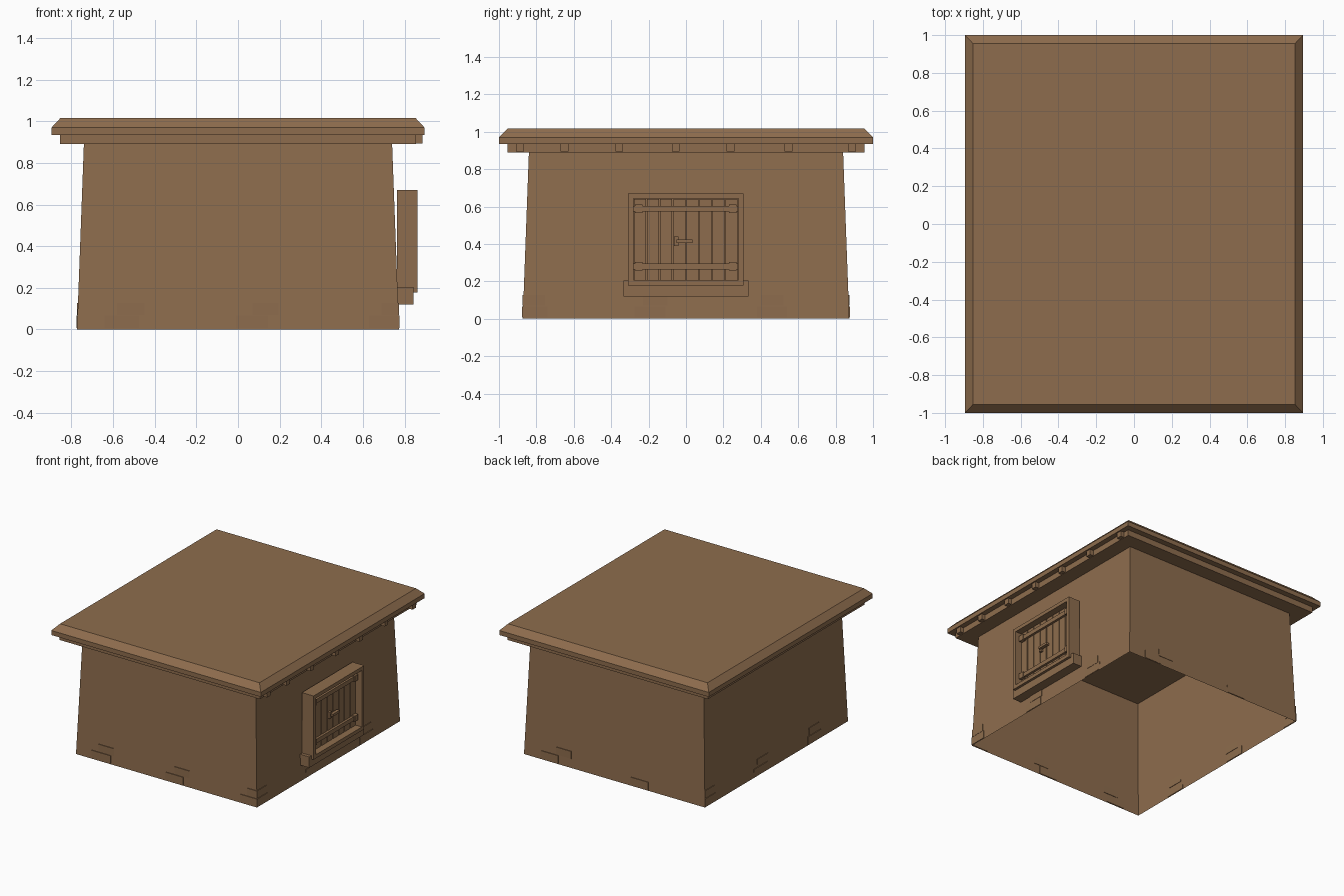
import bpy
import bmesh
from mathutils import Matrix, Vector

cube = bpy.data.objects.get("Cube")
if cube:
    bpy.data.objects.remove(cube, do_unlink=True)

COLOUR = (0.27, 0.152, 0.075, 1)
mat = bpy.data.materials.new("brown_clay")
mat.use_nodes = True
mat.diffuse_color = COLOUR
bsdf = mat.node_tree.nodes["Principled BSDF"]
bsdf.inputs["Base Color"].default_value = COLOUR
bsdf.inputs["Roughness"].default_value = 0.9


def finish(name, bm):
    mesh = bpy.data.meshes.new(name)
    bm.to_mesh(mesh)
    bm.free()
    mesh.materials.append(mat)
    obj = bpy.data.objects.new(name, mesh)
    bpy.context.collection.objects.link(obj)
    return obj


def loft(name, rings, bottom=True, top=True):
    """Stack rectangles given as (half x, half y, z)."""
    bm = bmesh.new()
    corners = ((-1, -1), (1, -1), (1, 1), (-1, 1))
    loops = [[bm.verts.new((sx * hx, sy * hy, z)) for sx, sy in corners]
             for hx, hy, z in rings]
    for a, b in zip(loops, loops[1:]):
        for i in range(4):
            j = (i + 1) % 4
            bm.faces.new((a[i], a[j], b[j], b[i]))
    if bottom:
        bm.faces.new(loops[0][::-1])
    if top:
        bm.faces.new(loops[-1])
    return finish(name, bm)


def boxes(name, spans):
    """One object from boxes given as (x range, y range, z range)."""
    bm = bmesh.new()
    for span in spans:
        lo, hi = Vector([r[0] for r in span]), Vector([r[1] for r in span])
        m = Matrix.Translation((lo + hi) / 2) @ Matrix.Diagonal((*(hi - lo), 1))
        bmesh.ops.create_cube(bm, size=1, matrix=m)
    return finish(name, bm)


# Walls: a tapered shell, open underneath
BASE_X, BASE_Y, WALL_TOP, TAPER = 0.773, 0.873, 0.89, 0.033
loft("walls", [(BASE_X, BASE_Y, 0),
               (BASE_X - TAPER, BASE_Y - TAPER, WALL_TOP)], False, False)

# Roof: eaves board under a slab with sloped edges
loft("eaves_board", [(0.855, 0.955, WALL_TOP), (0.855, 0.955, 0.937)])
loft("roof_slab", [(0.895, 1, 0.935), (0.895, 1, 0.97), (0.852, 0.955, 1.016)])

# Beam ends under the eaves on the window side
boxes("beam_ends", [((0.8, 0.885), (y - 0.021, y + 0.021), (0.893, 0.936))
                    for y in (-0.888, -0.65, -0.357, -0.055, 0.238, 0.548, 0.888)])

# Foundation bricks, set almost flush into the walls
LOW, HIGH = (0.006, 0.066), (0.07, 0.127)


def bricks(name, face, ranges):
    spans = []
    axis, sign = face
    for row, a, b in ranges:
        base = BASE_X if axis == "x" else BASE_Y
        wall = base - TAPER * sum(row) / 2 / WALL_TOP
        depth = sorted((sign * (wall - 0.002), sign * (wall + 0.004)))
        spans.append((depth, (a, b), row) if axis == "x" else ((a, b), depth, row))
    boxes(name, spans)


side = [(LOW, -0.875, -0.74), (LOW, -0.275, -0.11), (LOW, 0.38, 0.54),
        (HIGH, -0.872, -0.755), (HIGH, -0.23, -0.1), (HIGH, 0.4, 0.52)]
bricks("left_bricks", ("x", 1), side)
bricks("right_bricks", ("x", -1), [(row, -b, -a) for row, a, b in side])
bricks("front_bricks", ("y", -1),
       [(LOW, -0.64, -0.475), (LOW, -0.01, 0.145), (LOW, 0.63, 0.775),
        (HIGH, -0.58, -0.45), (HIGH, 0.07, 0.195), (HIGH, 0.69, 0.773)])
bricks("back_bricks", ("y", 1),
       [(LOW, 0.48, 0.63), (LOW, -0.29, -0.135), (HIGH, 0.37, 0.5)])

# Window frame: four rails around the shutter
FRAME_X = (0.763, 0.863)
boxes("window_frame", [
    (FRAME_X, (-0.31, -0.282), (0.178, 0.67)),
    (FRAME_X, (0.28, 0.308), (0.178, 0.67)),
    (FRAME_X, (-0.282, 0.28), (0.642, 0.67)),
    (FRAME_X, (-0.282, 0.28), (0.178, 0.206))])
boxes("window_sill", [((0.765, 0.843), (-0.335, 0.333), (0.12, 0.204))])

# Shutter: planks over a backing, with battens, straps and a latch
boxes("shutter_backing", [((0.766, 0.8), (-0.284, 0.282), (0.2, 0.645))])
PLANK = 0.07
boxes("shutter_planks", [((0.79, 0.812), (y + 0.003, y + PLANK - 0.003), (0.208, 0.64))
                         for y in [-0.281 + PLANK * i for i in range(8)]])
HEIGHTS = (0.28, 0.588)
boxes("shutter_battens", [((0.81, 0.83), (-0.28, 0.278), (z - 0.016, z + 0.016))
                          for z in HEIGHTS])
boxes("hinge_straps", [((0.81, 0.838), (y - 0.02, y + 0.02), (z - 0.022, z + 0.022))
                       for z in HEIGHTS for y in (-0.252, 0.25)])
boxes("latch", [((0.81, 0.83), (-0.063, -0.04), (0.39, 0.44)),
                ((0.82, 0.845), (-0.05, 0.036), (0.406, 0.424))])
